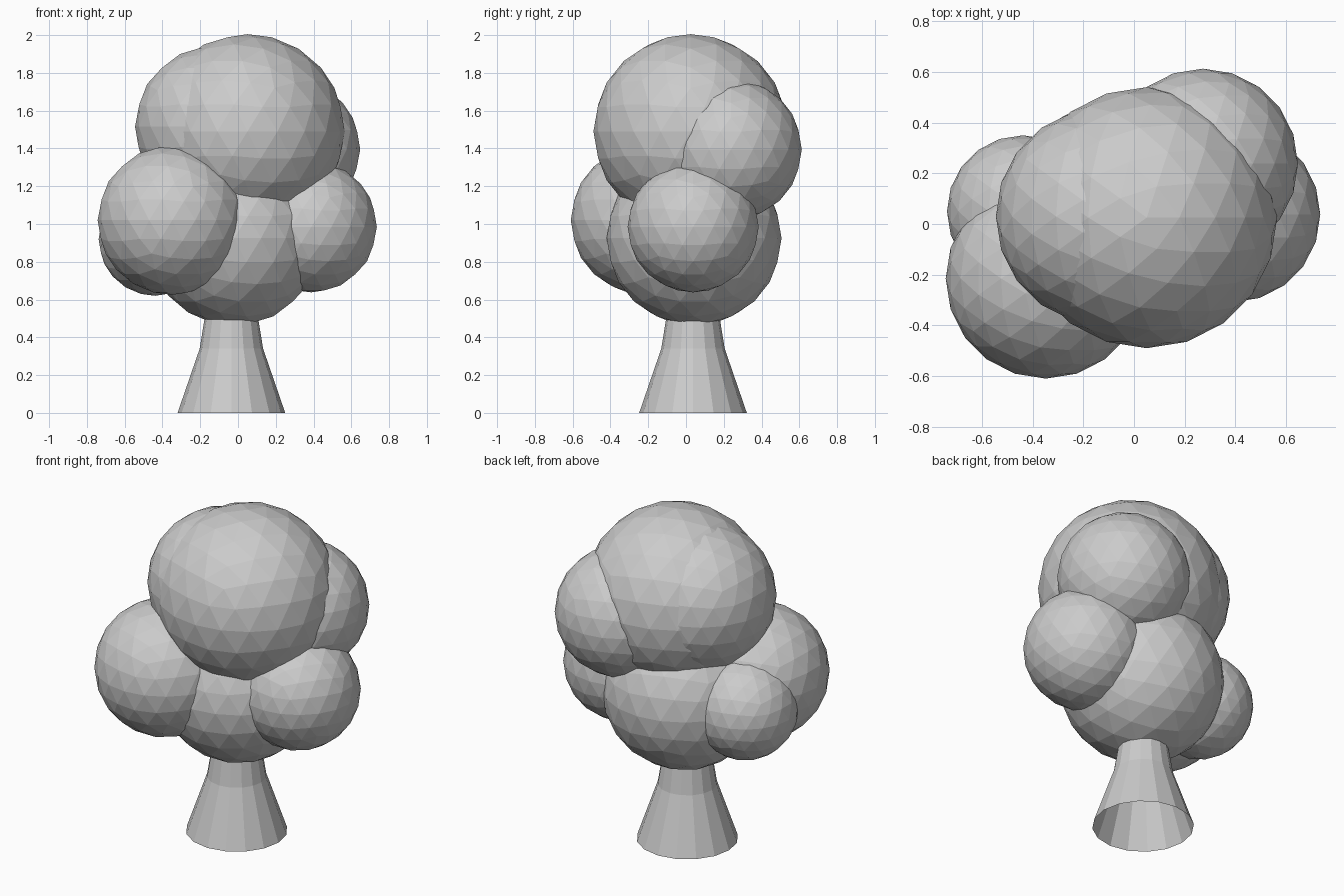
import bpy, bmesh, math
from mathutils import Matrix, Vector

if "Cube" in bpy.data.objects:
    bpy.data.objects.remove(bpy.data.objects["Cube"])


def add_object(name, bm):
    mesh = bpy.data.meshes.new(name)
    bm.to_mesh(mesh)
    bm.free()
    obj = bpy.data.objects.new(name, mesh)
    bpy.context.collection.objects.link(obj)
    return obj


# Flared trunk, open at both ends, its top hidden in the foliage
SIDES = 16
CENTRE = Vector((-0.035, 0.037, 0))
profile = [(0.285, 0.0), (0.168, 0.34), (0.142, 0.50), (0.13, 0.62)]
bm = bmesh.new()
rings = []
for r, z in profile:
    angles = [2 * math.pi * i / SIDES for i in range(SIDES)]
    rings.append([bm.verts.new(CENTRE + Vector((r * math.cos(a), r * math.sin(a), z)))
                  for a in angles])
for low, high in zip(rings, rings[1:]):
    for i in range(SIDES):
        j = (i + 1) % SIDES
        bm.faces.new((low[i], low[j], high[j], high[i]))
add_object("trunk", bm)

# Faceted foliage clumps: name, centre, radius
clumps = [
    ("foliage_crown", (0.05, 0.025, 1.49), 0.515),
    ("foliage_crown_left", (-0.115, 0.03, 1.515), 0.43),
    ("foliage_crown_back", (0.272, 0.238, 1.395), 0.375),
    ("foliage_core", (-0.02, 0.043, 0.925), 0.463),
    ("foliage_front_left", (-0.348, -0.215, 1.02), 0.395),
    ("foliage_right", (0.388, 0.038, 0.985), 0.347),
    ("foliage_back_left", (-0.438, 0.05, 0.92), 0.30),
]
for name, centre, radius in clumps:
    bm = bmesh.new()
    bmesh.ops.create_icosphere(bm, subdivisions=3, radius=radius,
                               matrix=Matrix.Translation(centre))
    add_object(name, bm)
